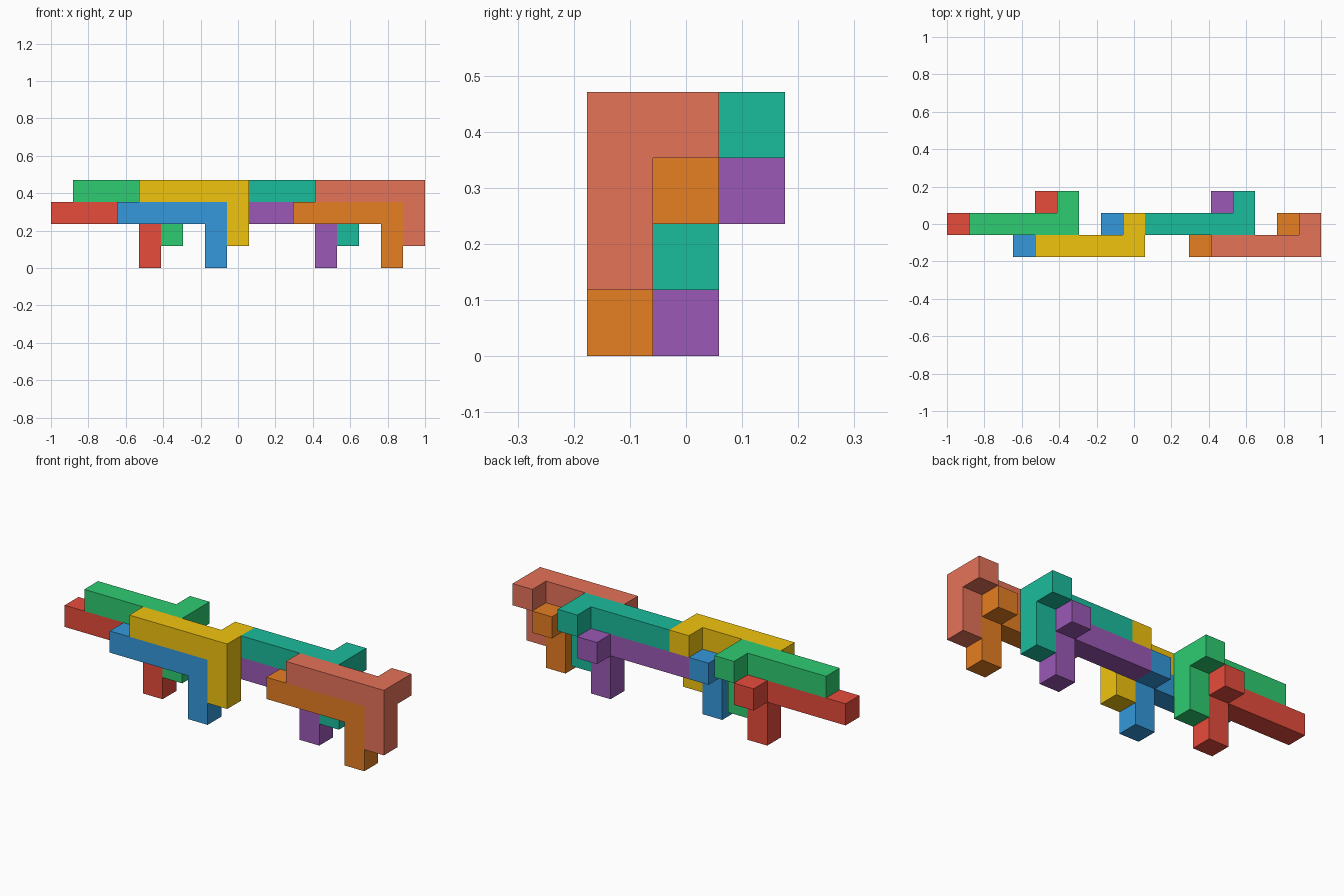
import bpy, bmesh
from mathutils import Vector

if "Cube" in bpy.data.objects:
    bpy.data.objects.remove(bpy.data.objects["Cube"])

U = 2 / 17                                   # one cell of the puzzle grid
ORIGIN = Vector((-8.5, -1.5, 0))             # centres the 17 x 3 x 4 grid
AXES = [Vector(a) for a in ((1, 0, 0), (0, 1, 0), (0, 0, 1))]


def linear(hex_colour):
    rgb = [int(hex_colour[i:i + 2], 16) / 255 for i in (0, 2, 4)]
    return [((c + 0.055) / 1.055) ** 2.4 if c > 0.04 else c / 12.92 for c in rgb] + [1]


def hook_cells(i, j, k):
    """Five-cell bar, two-cell leg below its right end, one-cell nub behind it."""
    bar = {(i + n, j, k) for n in range(5)}
    return bar | {(i + 4, j, k - 1), (i + 4, j, k - 2), (i + 4, j + 1, k)}


def build_piece(name, start, colour):
    cells = hook_cells(*start)
    bm = bmesh.new()
    # outer cell faces only, then merged into large flat faces
    for cell in cells:
        centre = Vector(cell) + Vector((0.5, 0.5, 0.5))
        for a in range(3):
            for sign in (-1, 1):
                n = AXES[a] * sign
                if tuple(int(c + d) for c, d in zip(cell, n)) in cells:
                    continue
                u, v = AXES[(a + 1) % 3] / 2, AXES[(a + 2) % 3] / 2 * sign
                mid = centre + n / 2
                corners = (mid - u - v, mid + u - v, mid + u + v, mid - u + v)
                bm.faces.new([bm.verts.new((c + ORIGIN) * U) for c in corners])
    bmesh.ops.remove_doubles(bm, verts=bm.verts, dist=1e-4)
    bmesh.ops.dissolve_limit(bm, angle_limit=0.01, verts=bm.verts, edges=bm.edges)
    bmesh.ops.recalc_face_normals(bm, faces=bm.faces)
    mesh = bpy.data.meshes.new(name)
    bm.to_mesh(mesh)
    bm.free()
    mat = bpy.data.materials.new(name + "_colour")
    mat.diffuse_color = linear(colour)
    mat.use_nodes = True
    mat.node_tree.nodes["Principled BSDF"].inputs["Base Color"].default_value = mat.diffuse_color
    mesh.materials.append(mat)
    bpy.context.collection.objects.link(bpy.data.objects.new(name, mesh))


# lower and upper hook of each nested pair; pairs alternate back and front row
pairs = [
    (0, 1, ("red", "E74C3C"), ("green", "2ECC71")),
    (3, 0, ("blue", "3498DB"), ("yellow", "F1C40F")),
    (8, 1, ("purple", "9B59B6"), ("teal", "1ABC9C")),
    (11, 0, ("orange", "E67E22"), ("salmon", "E67359")),
]
for i, j, low, high in pairs:
    build_piece(low[0] + "_lower_hook", (i, j, 2), low[1])
    build_piece(high[0] + "_upper_hook", (i + 1, j, 3), high[1])
